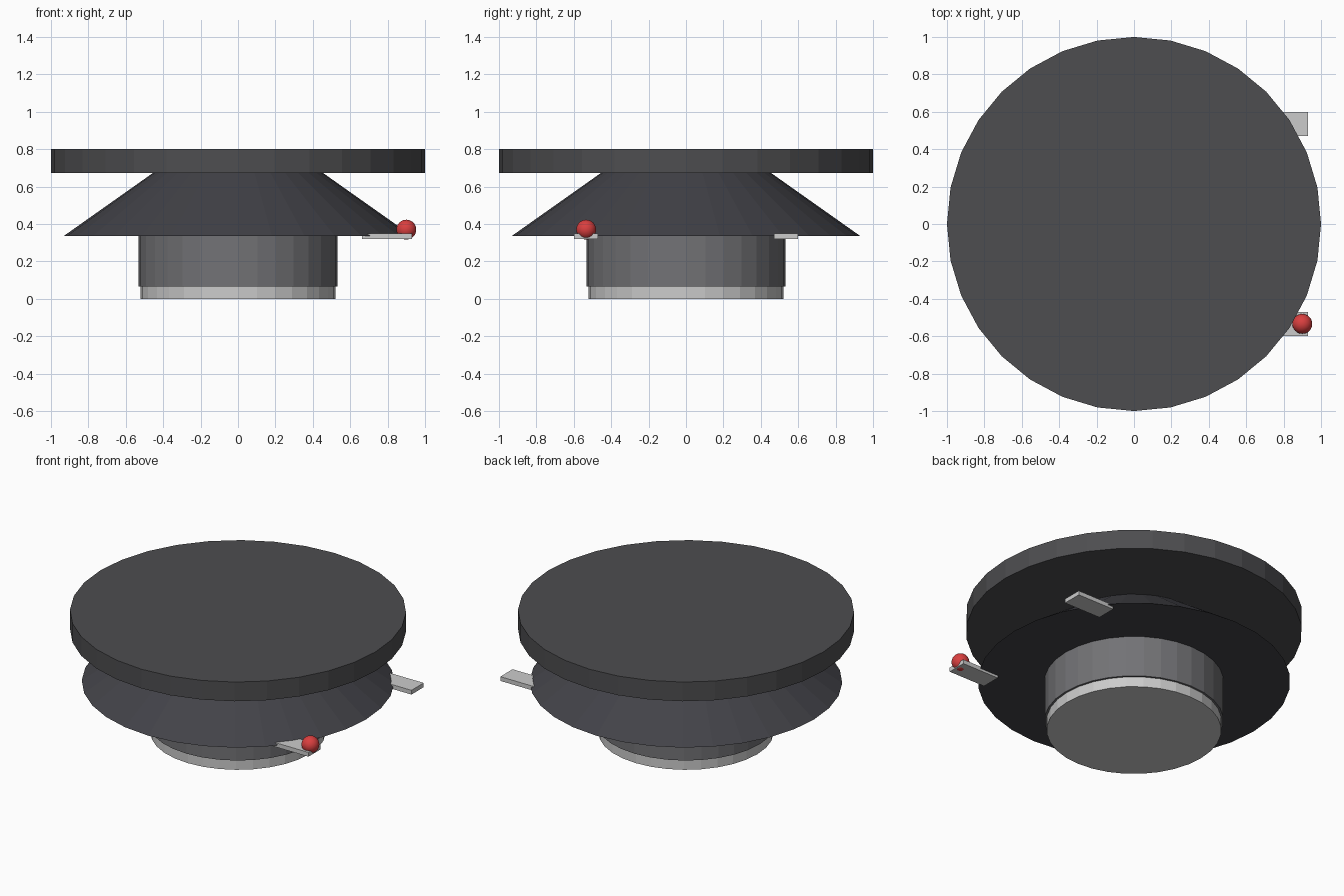
import bpy
from math import radians

if "Cube" in bpy.data.objects:
    bpy.data.objects.remove(bpy.data.objects["Cube"])


def material(name, r, g, b):
    m = bpy.data.materials.new(name)
    m.diffuse_color = (r, g, b, 1)
    m.use_nodes = True
    m.node_tree.nodes["Principled BSDF"].inputs["Base Color"].default_value = m.diffuse_color
    return m


def turned(name, r_bottom, r_top, z0, z1, mat):
    """Flat-faced 32-sided cylinder or truncated cone."""
    bpy.ops.mesh.primitive_cone_add(vertices=32, radius1=r_bottom, radius2=r_top,
                                    depth=z1 - z0, location=(0, 0, (z0 + z1) / 2))
    ob = bpy.context.object
    ob.name = name
    ob.data.materials.append(mat)
    return ob


dark = material("dark_grey", 0.075, 0.075, 0.08)
charcoal = material("charcoal", 0.055, 0.055, 0.065)
mid = material("mid_grey", 0.17, 0.17, 0.18)
light = material("light_grey", 0.6, 0.6, 0.62)
red = material("red", 0.7, 0.05, 0.05)

# Stacked round body, bottom to top
turned("base_ring", 0.52, 0.52, 0.0, 0.067, light)
turned("drum", 0.533, 0.533, 0.067, 0.337, mid)
turned("flared_skirt", 0.93, 0.453, 0.337, 0.674, charcoal)
turned("top_disc", 1.0, 1.0, 0.674, 0.80, dark)

# Pair of tabs sticking out on the right
for name, side in (("front_tab", -1), ("back_tab", 1)):
    bpy.ops.mesh.primitive_cube_add(size=1, location=(0.797, side * 0.534, 0.335))
    tab = bpy.context.object
    tab.name = name
    tab.scale = (0.267, 0.127, 0.028)
    tab.data.materials.append(light)

# Red ball sitting in the front tab
bpy.ops.mesh.primitive_uv_sphere_add(segments=32, ring_count=16, radius=0.053,
                                     location=(0.9, -0.534, 0.37))
ball = bpy.context.object
ball.name = "red_ball"
ball.data.materials.append(red)
bpy.ops.object.shade_smooth_by_angle(angle=radians(30))
